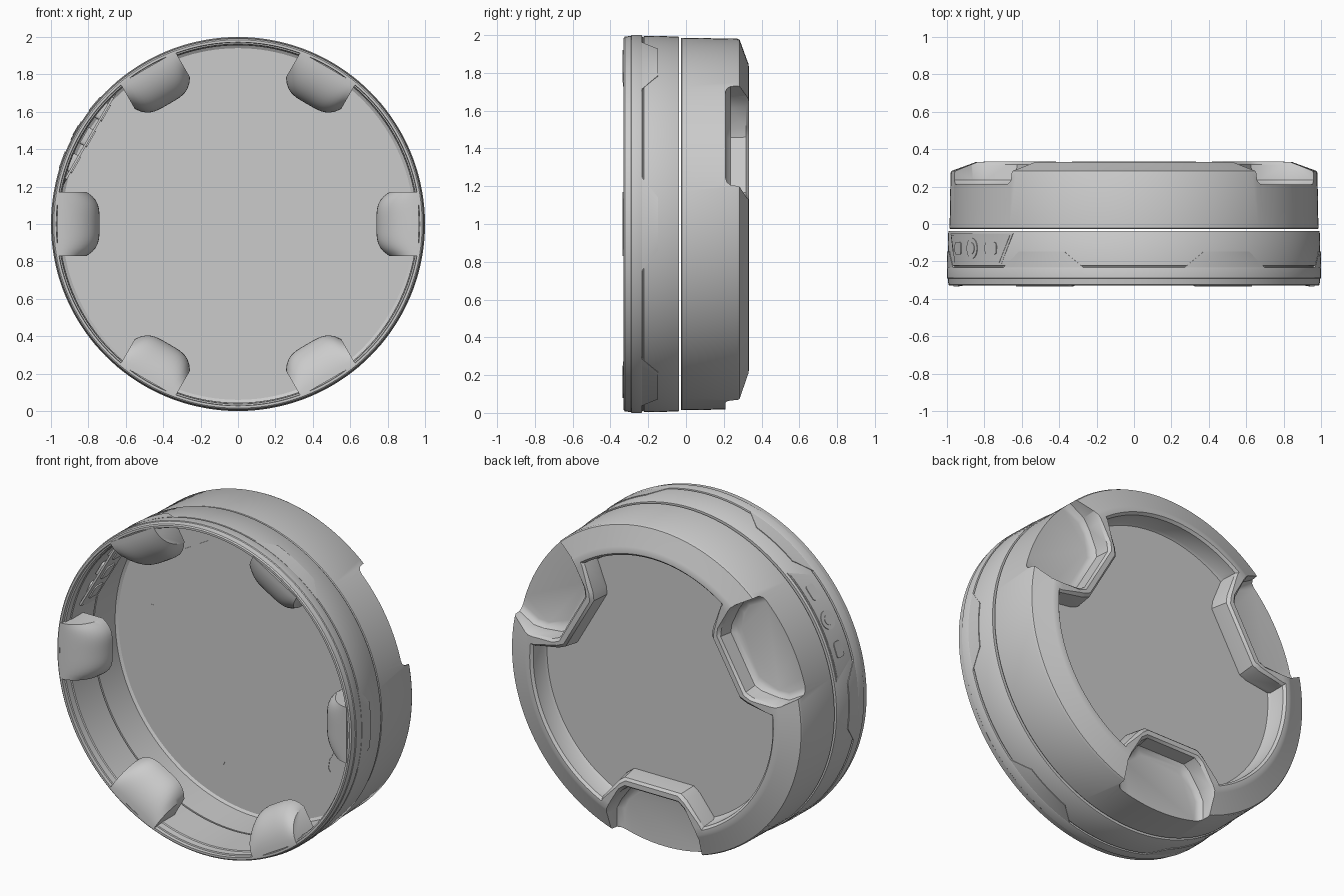
import bpy, bmesh, math
from mathutils import Vector

cube = bpy.data.objects.get("Cube")
if cube:
    bpy.data.objects.remove(cube, do_unlink=True)

grey = bpy.data.materials.new("plain_grey")
grey.use_nodes = True
grey.diffuse_color = (0.6, 0.6, 0.6, 1)
grey.node_tree.nodes["Principled BSDF"].inputs["Base Color"].default_value = (0.6, 0.6, 0.6, 1)
SIXTHS = [math.radians(60 * k) for k in range(6)]
THIRDS = [math.radians(30 + 120 * k) for k in range(3)]


def place(angle, t, r, y):
    """Point at radius r and tangential offset t, seen along the drum axis."""
    c, s = math.cos(angle), math.sin(angle)
    return Vector((r * c - t * s, y, 1 + r * s + t * c))


def finish(name, bm):
    bmesh.ops.remove_doubles(bm, verts=bm.verts, dist=1e-5)
    bmesh.ops.recalc_face_normals(bm, faces=bm.faces)
    mesh = bpy.data.meshes.new(name)
    bm.to_mesh(mesh)
    bm.free()
    mesh.materials.append(grey)
    obj = bpy.data.objects.new(name, mesh)
    bpy.context.collection.objects.link(obj)
    return obj


def smooth(obj, degrees=32):
    bpy.ops.object.select_all(action='DESELECT')
    obj.select_set(True)
    bpy.context.view_layer.objects.active = obj
    bpy.ops.object.shade_smooth_by_angle(angle=math.radians(degrees))


def stack(bm, loops, caps=True):
    """Join equal loops of points with quads, capping both ends."""
    rows = [[bm.verts.new(p) for p in loop] for loop in loops]
    n = len(rows[0])
    for a, b in zip(rows, rows[1:]):
        for i in range(n):
            j = (i + 1) % n
            bm.faces.new((a[i], a[j], b[j], b[i]))
    if caps:
        bm.faces.new(rows[0])
        bm.faces.new(rows[-1])


def lathe(name, profile, closed, steps=144):
    bm = bmesh.new()
    if closed:
        profile = profile + profile[:1]
    stack(bm, [[place(2 * math.pi * i / steps, 0, r, y) for i in range(steps)]
               for r, y in profile], caps=not closed)
    return finish(name, bm)


def scoop(bm, angle, half, inner, shoulder, flat, levels):
    """Six-sided prism open to the rim; each level is (y, inset)."""
    loops = []
    for y, d in levels:
        side = [(half - d, 1.15), (half - d, shoulder + 0.03), (half - 0.03 - d, shoulder - 0.03),
                (flat + 0.04 - d, inner + 0.03 + d), (flat - d, inner + d)]
        outline = side + [(-t, r) for t, r in reversed(side)]
        loops.append([place(angle, t, r, y) for t, r in outline])
    stack(bm, loops)


def boolean(target, cutter):
    mod = target.modifiers.new("cut", 'BOOLEAN')
    mod.object = cutter
    mod.operation = 'DIFFERENCE'
    mod.solver = 'EXACT'
    cutter.hide_render = True
    bpy.context.view_layer.objects.active = target
    bpy.ops.object.modifier_apply(modifier=mod.name)
    bpy.data.objects.remove(cutter, do_unlink=True)


# Front ring with its lip
front_ring = lathe("front_ring", [
    (.955, -.037), (.99, -.037), (.993, -.042), (.996, -.222), (.989, -.225), (.989, -.231),
    (.998, -.233), (1, -.238), (1, -.288), (.996, -.292), (.992, -.324), (.985, -.33),
    (.972, -.33), (.97, -.31), (.962, -.308), (.96, -.27), (.955, -.265)], True)
smooth(front_ring)

# Back cup with chamfered bezel
back_cup = lathe("back_cup", [
    (.94, .19), (.955, .18), (.955, -.027), (.982, -.027), (.986, -.022), (.981, .272),
    (.975, .284), (.86, .326), (.845, .332), (.8, .333)], False)

# Recess of the back panel, leaving a housing wall around each scoop
recess = lathe("recess_cutter", [(.79, .21), (.8, .225), (.808, .318), (.825, .336), (.825, .4)], False)
bm = bmesh.new()
for a in THIRDS:
    scoop(bm, a, .37, .57, .76, .19, [(.15, -.01), (.225, -.01), (.318, 0), (.336, .016), (.45, .016)])
boolean(recess, finish("housing_cutter", bm))
boolean(back_cup, recess)

# Finger scoops open to the outside
bm = bmesh.new()
for a in THIRDS:
    scoop(bm, a, .31, .625, .79, .17, [(.21, .045), (.217, .024), (.235, .008), (.318, 0),
                                       (.336, -.014), (.45, -.014)])
boolean(back_cup, finish("scoop_cutter", bm))
smooth(back_cup)

# Raised panel on the inner floor
bm = bmesh.new()
outline = [(a + math.radians(30), t, r) for a in SIXTHS
           for t, r in ((-.23, .7), (-.22, .68), (-.17, .66), (.17, .66), (.22, .68), (.23, .7))]
stack(bm, [[place(a, t, r, y) for a, t, r in outline] for y in (.192, .187)])
finish("floor_panel", bm)

# Rounded lugs inside the front rim
for k, a in enumerate(SIXTHS):
    bm = bmesh.new()
    loops = []
    for i in range(17):
        u = i / 8 - 1
        reach = .225 * (1 - .3 * abs(u) ** 4)
        arc = [math.pi / 2 * j / 12 for j in range(13)]
        loop = [place(a, .17 * u, .965 - reach * math.sin(q), -.15 - .185 * math.cos(q)) for q in arc]
        loops.append(loop + [place(a, .17 * u, .965, -.15)])
    stack(bm, loops)
    smooth(finish(f"lug_{k + 1}", bm), 40)


def wrapped_plate(bm, angle, wide, narrow, y_wide, y_narrow, r0, r1, steps=16):
    """Trapezoid plate bent around the drum; widths are half angles in radians."""
    loops = []
    for i in range(steps + 1):
        u = 2 * i / steps - 1
        loops.append([place(angle + u * w, 0, r, y) for w, y, r in
                      ((wide, y_wide, r0), (narrow, y_narrow, r0),
                       (narrow, y_narrow, r1), (wide, y_wide, r1))])
    stack(bm, loops)


# Trapezoid tabs rising from the lip
for k, a in enumerate(SIXTHS):
    bm = bmesh.new()
    wrapped_plate(bm, a, .25, .14, -.233, -.147, .985, .9995)
    smooth(finish(f"lip_tab_{k + 1}", bm))

# Control panel, with a border and a face plate
PANEL = math.radians(150)
bm = bmesh.new()
wrapped_plate(bm, PANEL, .34, .255, -.052, -.215, .985, .997)
smooth(finish("control_border", bm))
bm = bmesh.new()
wrapped_plate(bm, PANEL, .32, .24, -.06, -.207, .985, .999)
smooth(finish("control_plate", bm))


def button(name, angle, half_t, half_y, power, r0, r1, steps=32):
    """Rounded button; a higher power gives squarer corners."""
    def point(i, r):
        q = 2 * math.pi * (i + .5) / steps
        c, s = math.cos(q), math.sin(q)
        t = half_t * math.copysign(abs(c) ** (2 / power), c)
        y = half_y * math.copysign(abs(s) ** (2 / power), s)
        return place(angle, t, r, -.13 + y)
    bm = bmesh.new()
    stack(bm, [[point(i, r) for i in range(steps)] for r in (r0, r1)])
    smooth(finish(name, bm))


button("round_button", PANEL, .055, .055, 2, .97, 1.002)
button("round_button_centre", PANEL, .03, .03, 2, .97, 1.005)
for side, name in ((-1, "upper_button"), (1, "lower_button")):
    button(name, PANEL + side * .175, .047, .033, 5, .97, 1.003)

# Flat carrier behind the buttons, with three key blocks
bm = bmesh.new()
stack(bm, [[place(PANEL, t, r, y) for t, y in
            ((-.31, -.05), (.31, -.05), (.25, -.21), (-.25, -.21))] for r in (.912, .924)])
finish("button_carrier", bm)
for k in (-1, 0, 1):
    button(f"key_block_{k + 2}", PANEL, .05, .04, 6, .905, .95)
    bpy.context.object.location += place(PANEL, k * .16, 0, 0) - Vector((0, 0, 1))
